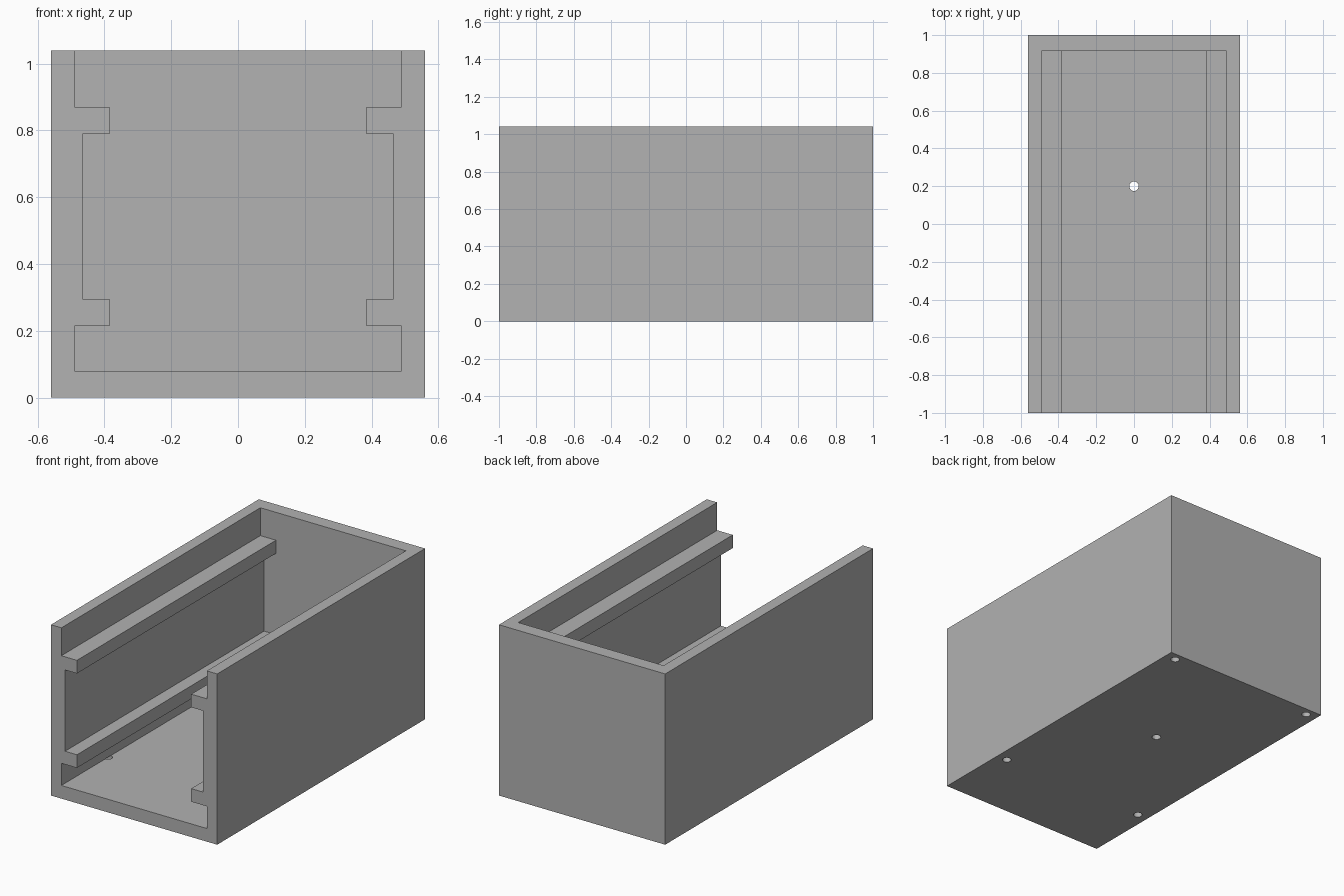
import bpy
import bmesh

cube = bpy.data.objects.get("Cube")
if cube:
    bpy.data.objects.remove(cube, do_unlink=True)

HALF_W, HALF_L, HEIGHT = 0.56, 1.0, 1.04
FLOOR = 0.08
BACK_INNER = 0.915

grey = bpy.data.materials.new("plain grey")
grey.use_nodes = True
colour = (0.445, 0.445, 0.445, 1)
grey.diffuse_color = colour
grey.node_tree.nodes["Principled BSDF"].inputs["Base Color"].default_value = colour


def make_object(name, bm):
    bmesh.ops.recalc_face_normals(bm, faces=bm.faces[:])
    mesh = bpy.data.meshes.new(name)
    bm.to_mesh(mesh)
    bm.free()
    mesh.materials.append(grey)
    obj = bpy.data.objects.new(name, mesh)
    bpy.context.collection.objects.link(obj)
    return obj


def extrude_profile(name, points, y0, y1):
    """Extrude an x-z outline along y."""
    bm = bmesh.new()
    face = bm.faces.new([bm.verts.new((x, y0, z)) for x, z in points])
    geom = bmesh.ops.extrude_face_region(bm, geom=[face])["geom"]
    verts = [g for g in geom if isinstance(g, bmesh.types.BMVert)]
    bmesh.ops.translate(bm, verts=verts, vec=(0, y1 - y0, 0))
    return make_object(name, bm)


def cylinder(name, x, y, z0, z1, radius):
    bm = bmesh.new()
    bmesh.ops.create_cone(bm, cap_ends=True, segments=32, radius1=radius,
                          radius2=radius, depth=z1 - z0)
    bmesh.ops.translate(bm, verts=bm.verts[:], vec=(x, y, (z0 + z1) / 2))
    return make_object(name, bm)


def cut(target, cutter):
    cutter.hide_render = True
    mod = target.modifiers.new("cut", "BOOLEAN")
    mod.operation = "DIFFERENCE"
    mod.solver = "EXACT"
    mod.object = cutter
    bpy.context.view_layer.objects.active = target
    bpy.ops.object.modifier_apply(modifier=mod.name)
    bpy.data.objects.remove(cutter, do_unlink=True)


# Outer block
outline = [(-HALF_W, 0), (HALF_W, 0), (HALF_W, HEIGHT), (-HALF_W, HEIGHT)]
housing = extrude_profile("housing", outline, -HALF_L, HALF_L)

# Cavity open at the front and top, leaving two rails on each side wall
WALL, SIDE, RAIL = 0.49, 0.465, 0.385
right_half = [(WALL, FLOOR), (WALL, 0.215), (RAIL, 0.215), (RAIL, 0.295),
              (SIDE, 0.295), (SIDE, 0.79), (RAIL, 0.79), (RAIL, 0.87),
              (WALL, 0.87), (WALL, HEIGHT + 0.1)]
left_half = [(-x, z) for x, z in reversed(right_half)]
cut(housing, extrude_profile("cavity", right_half + left_half,
                             -HALF_L - 0.1, BACK_INNER))

# Screw holes through the floor: one central, four near the corners
holes = [(0, 0.2)] + [(x, y) for x in (-0.49, 0.49) for y in (-0.55, 0.95)]
for x, y in holes:
    top = FLOOR + (0.05 if x == 0 else 0.001)
    cut(housing, cylinder("hole", x, y, -0.05, top, 0.025))
